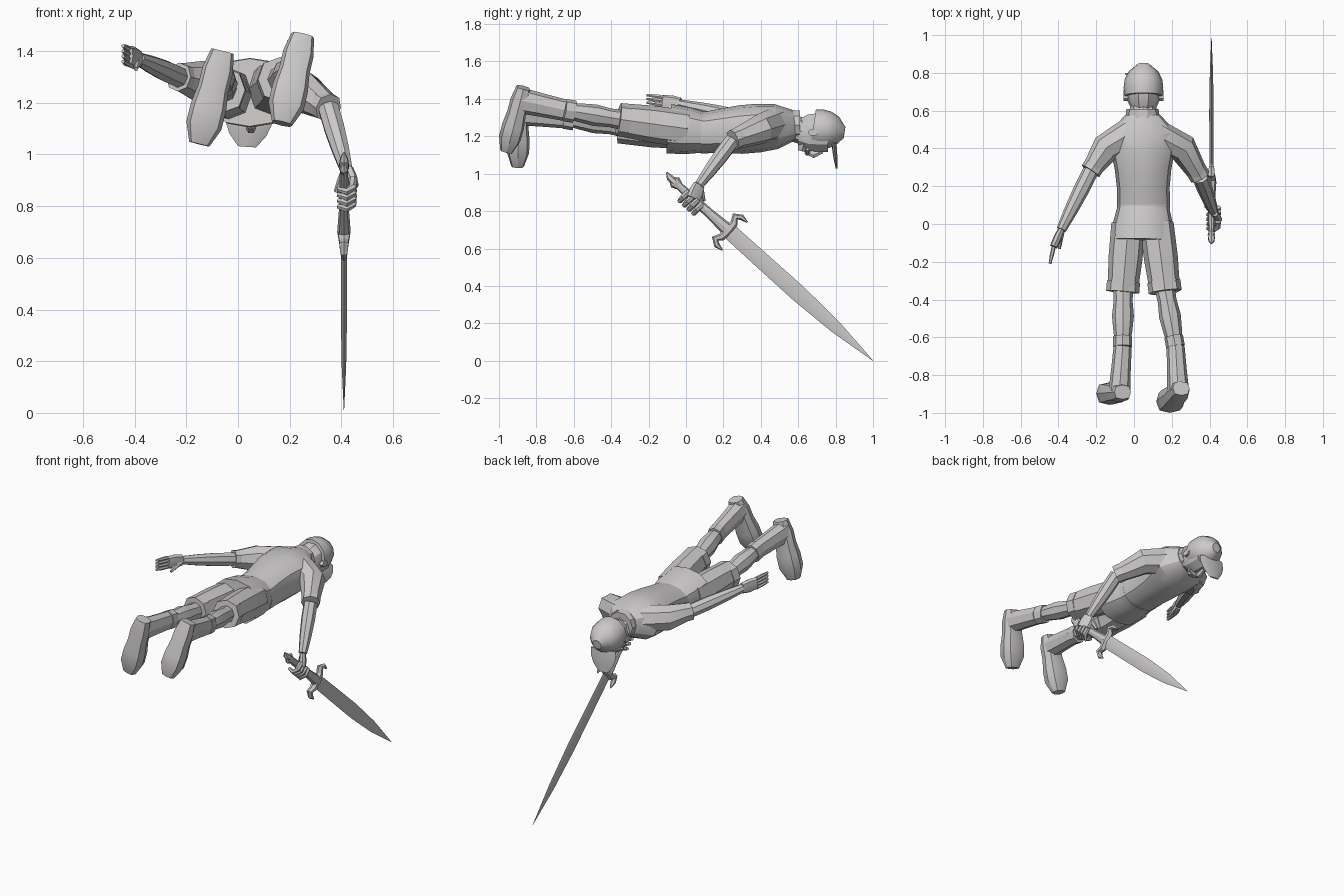
import bpy, bmesh
from math import cos, sin, tau, copysign, radians
from mathutils import Vector

if "Cube" in bpy.data.objects:
    bpy.data.objects.remove(bpy.data.objects["Cube"])

clay = bpy.data.materials.new("warm_grey")
clay.use_nodes = True
GREY = (.6, .585, .58, 1)
clay.diffuse_color = GREY
clay.node_tree.nodes["Principled BSDF"].inputs["Base Color"].default_value = GREY

X, Y, Z = Vector((1, 0, 0)), Vector((0, 1, 0)), Vector((0, 0, 1))
parts = []


def loft(name, path, widths, flat=1, sides=8, ref=Z, power=1, depths=None):
    """Skin a tube along a path; a two-point path is divided evenly between the widths."""
    path = [Vector(p) for p in path]
    if len(path) == 2:
        last = len(widths) - 1
        path = [path[0].lerp(path[1], i / last) for i in range(len(widths))]
    depths = depths or [w * flat for w in widths]
    bm = bmesh.new()
    rings = []
    for i, (point, width, depth) in enumerate(zip(path, widths, depths)):
        before = path[max(i - 1, 0)]
        after = path[min(i + 1, len(path) - 1)]
        tangent = (after - before).normalized()
        side = tangent.cross(ref).normalized()
        up = side.cross(tangent)
        ring = []
        for k in range(sides):
            c, s = cos(tau * k / sides), sin(tau * k / sides)
            c = copysign(abs(c) ** power, c)
            s = copysign(abs(s) ** power, s)
            ring.append(bm.verts.new(point + side * c * width + up * s * depth))
        rings.append(ring)
    for low, high in zip(rings, rings[1:]):
        for k in range(sides):
            j = (k + 1) % sides
            bm.faces.new((low[k], low[j], high[j], high[k]))
    bm.faces.new(rings[0])
    bm.faces.new(rings[-1])
    bmesh.ops.recalc_face_normals(bm, faces=bm.faces)
    mesh = bpy.data.meshes.new(name)
    bm.to_mesh(mesh)
    bm.free()
    mesh.materials.append(clay)
    obj = bpy.data.objects.new(name, mesh)
    bpy.context.collection.objects.link(obj)
    parts.append(obj)


def cuff(name, end, toward, width, flat=1.0):
    """Straight band of cloth or leather closing a sleeve, shorts leg or boot."""
    direction = (toward - end).normalized()
    loft(name, [end, end + direction * .055], [width, width], flat, power=.9)


def leg(side, hip, hem, ankle, heel, toe):
    """Shorts leg, calf and boot."""
    hip, hem, ankle, heel, toe = map(Vector, (hip, hem, ankle, heel, toe))
    instep = heel.lerp(toe, .2)
    loft(side + "_shorts_leg", [hip, hem], [.09, .09, .08], 1.1, power=.9)
    cuff(side + "_shorts_cuff", hem, hip, .088)
    loft(side + "_calf", [hem.lerp(hip, .1), ankle], [.055, .05, .058, .05, .038])
    loft(side + "_boot_shaft", [ankle, instep], [.048, .052, .058], 1.2, power=.9)
    cuff(side + "_boot_rim", ankle, hem, .05, 1.2)
    loft(side + "_foot", [heel, toe], [.045, .06, .06, .07, .07, .04], .85, ref=Y, power=.7)


def arm(side, shoulder, bend, hem, wrist, knuckles):
    """Sleeve, bare forearm and palm."""
    shoulder, bend, hem = Vector(shoulder), Vector(bend), Vector(hem)
    loft(side + "_sleeve", [shoulder, bend, hem], [.085, .078, .05], 1.05)
    cuff(side + "_sleeve_cuff", hem, bend, .056)
    loft(side + "_forearm", [hem, wrist], [.042, .042, .036, .026])
    loft(side + "_palm", [wrist, knuckles], [.018, .022, .02], 2, power=.8)


# Shirt, collar, waistband and hips
waist, throat = Vector((.05, .1, 1.22)), Vector((.045, .58, 1.26))
loft("shirt", [waist, throat], [.14, .14, .15, .17, .18, .09], sides=12, power=.85,
     depths=[.11, .12, .13, .13, .12, .08])
loft("collar", [throat - Y * .02, throat + Y * .03], [.09, .085], .95, sides=10)
loft("waistband", [waist + Y * .02, waist - Y * .02], [.14, .14], .8, sides=12, power=.85)
loft("hips", [waist, (.045, -.09, 1.24)], [.135, .158, .165], .8, sides=12, power=.85)

# Legs
leg("left", (.12, 0, 1.24), (.165, -.36, 1.29), (.22, -.65, 1.34), (.25, -.87, 1.46), (.17, -.96, 1.12))
leg("right", (-.03, 0, 1.23), (-.06, -.36, 1.25), (-.06, -.65, 1.3), (-.06, -.89, 1.4), (-.15, -.9, 1.04))

# Sword: straight tapering blade, grip, pommel and hooked guard
pommel, tip = Vector((.41, -.11, 1)), Vector((.41, 1, 0))
axis = (tip - pommel).normalized()
cross = X.cross(axis)


def on_sword(along, across=0, out=0):
    """Point measured from the pommel along, across and out of the sword's plane."""
    return pommel + axis * along + cross * across + X * out


loft("blade", [on_sword(.43), tip], [.042, .044, .045, .033, .001], .26, 4, X)
loft("grip", [on_sword(.06), on_sword(.45)], [.02, .024, .026, .035], .75, ref=X)
loft("pommel", [on_sword(.04), on_sword(.1)], [.015, .034, .022], .6, ref=X)
loft("pommel_hook", [on_sword(.07), on_sword(.03), on_sword(0, .01)], [.022, .018, .004], sides=6, ref=X)
for name, sign in (("upper", 1), ("lower", -1)):
    bends = ((.45, 0), (.45, .05), (.43, .08), (.46, .1), (.5, .1))
    loft(name + "_guard_hook", [on_sword(a, sign * b) for a, b in bends],
         [.028, .021, .02, .016, .004], sides=6, ref=X)

# Arms
left_wrist, left_knuckles = Vector((.42, .07, .94)), on_sword(.2, 0, .03)
right_wrist, right_knuckles = Vector((-.385, -.03, 1.37)), Vector((-.425, -.12, 1.38))
arm("left", (.1, .48, 1.27), (.26, .4, 1.24), (.35, .25, 1.18), left_wrist, left_knuckles)
arm("right", (-.02, .48, 1.27), (-.15, .4, 1.28), (-.23, .28, 1.3), right_wrist, right_knuckles)

# Fingers: the left hand grips the sword, the right hand lies open
for i, name in enumerate(("little", "ring", "middle", "index")):
    along = .155 + i * .033
    wrap = ((.015, .034), (-.03, .034), (-.055, .01), (-.04, -.024))
    loft("left_" + name + "_finger", [on_sword(along, b, c) for b, c in wrap],
         [.016, .016, .015, .01], sides=6)
    root = right_knuckles + Z * (i - 1.5) * .02
    loft("right_" + name + "_finger", [root, root + Vector((-.02, -.09, .01))],
         [.011, .011, .007], sides=6)
loft("left_thumb", [left_wrist, on_sword(.25, .03, -.03)], [.02, .017, .01], sides=6)
loft("right_thumb", [right_wrist, right_wrist + Vector((-.01, -.1, -.04))], [.02, .014, .008], sides=6)

# Head and neck, face turned down
face = Vector((.05, .68, 1.22))
loft("neck", [throat - Y * .05, face - Y * .04], [.07, .07])
loft("head", [face - Y * .08, face + Y * .08], [.06, .085, .09, .09], 1.2, 10)
loft("chin", [face - Y * .05 - Z * .06, face - Y * .06 - Z * .1], [.05, .035], .7, 6, Y)
loft("nose", [face + Y * .05 - Z * .1, face - Z * .12, face - Y * .02 - Z * .11], [.012, .02, .015], sides=6)
lip = face - Y * .03 - Z * .11
loft("moustache", [lip - X * .05 + Z * .02, lip, lip + X * .05 + Z * .02], [.008, .016, .008], sides=6)
for name, sign in (("left", X), ("right", -X)):
    loft(name + "_ear", [face + sign * .08, face + sign * .105], [.03, .03], .65, 6)

# Cap with brim
loft("cap", [face + Z * .025, (.05, .848, 1.22)], [.1, .105, .1, .08, .03], sides=12)
loft("cap_brim", [(.045, .79, 1.17), (.035, .805, 1.03)], [.09, .09, .072, .035], .14, ref=Y)

# Smooth shading with sharp edges kept
bpy.ops.object.select_all(action="DESELECT")
for obj in parts:
    obj.select_set(True)
bpy.context.view_layer.objects.active = parts[0]
bpy.ops.object.shade_smooth_by_angle(angle=radians(30))
